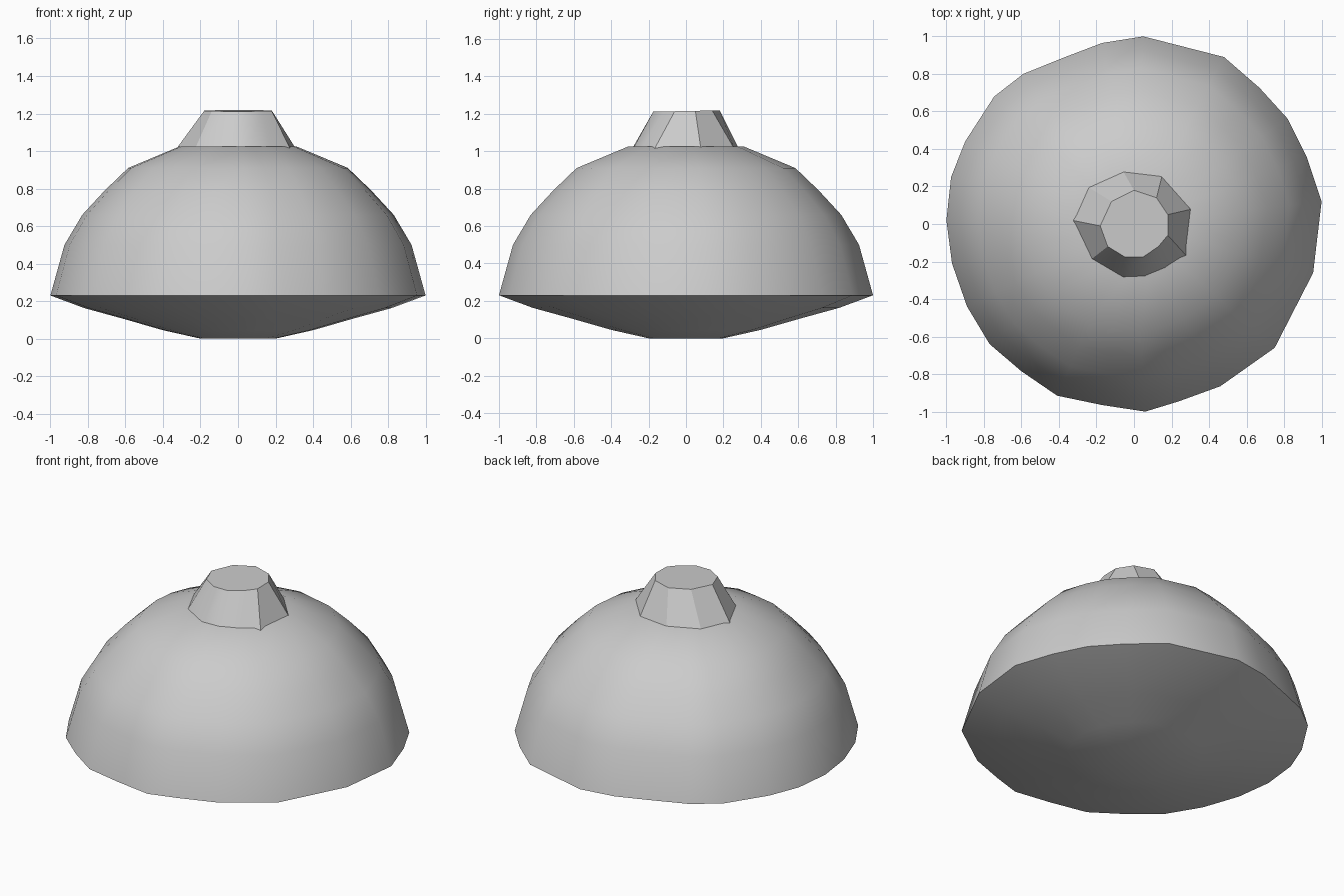
import bpy, bmesh, math


def finish(name, bm, angle):
    bmesh.ops.recalc_face_normals(bm, faces=bm.faces)
    me = bpy.data.meshes.new(name)
    bm.to_mesh(me)
    bm.free()
    ob = bpy.data.objects.new(name, me)
    bpy.context.collection.objects.link(ob)
    bpy.ops.object.select_all(action='DESELECT')
    ob.select_set(True)
    bpy.context.view_layer.objects.active = ob
    bpy.ops.object.shade_smooth_by_angle(angle=math.radians(angle))
    return ob


def loft(name, rings, angle):
    # Joins equal-length rings with quads and caps both ends
    bm = bmesh.new()
    loops = [[bm.verts.new(p) for p in ring] for ring in rings]
    n = len(loops[0])
    for a, b in zip(loops, loops[1:]):
        for i in range(n):
            j = (i + 1) % n
            bm.faces.new((a[i], a[j], b[j], b[i]))
    bm.faces.new(loops[0][::-1])
    bm.faces.new(loops[-1])
    return finish(name, bm, angle)


# Uneven hand-cut rim outline seen from above
rim = [(0.05, 1.0), (-0.17, 0.965), (-0.38, 0.885), (-0.59, 0.8), (-0.745, 0.68),
       (-0.9, 0.44), (-0.975, 0.25), (-1.0, 0.02), (-0.97, -0.21), (-0.89, -0.44),
       (-0.77, -0.64), (-0.6, -0.785), (-0.41, -0.915), (-0.17, -0.965),
       (0.06, -1.0), (0.24, -0.945), (0.46, -0.865), (0.75, -0.66),
       (0.955, -0.26), (1.0, 0.12), (0.92, 0.36), (0.82, 0.56), (0.67, 0.725),
       (0.48, 0.89)]

# Dome body: shallow bowl underside, crisp rim, rounded shoulder
profile = [(0.2, 0.0), (0.4, 0.045), (0.62, 0.108), (0.82, 0.163), (1.0, 0.23),
           (0.925, 0.5), (0.83, 0.66), (0.71, 0.79), (0.585, 0.91), (0.31, 1.025)]
loft("dome_body", [[(x * r, y * r, z) for x, y in rim] for r, z in profile], 35)

# Tapered, faceted neck
base = [(-0.06, 0.285), (-0.25, 0.2), (-0.33, 0.02), (-0.23, -0.19), (-0.06, -0.29),
        (0.06, -0.285), (0.17, -0.24), (0.28, -0.17), (0.31, 0.08), (0.15, 0.26)]
top = [(0.0, 0.18), (-0.12, 0.12), (-0.18, -0.01), (-0.14, -0.12), (-0.05, -0.175),
       (0.05, -0.175), (0.13, -0.12), (0.18, -0.06), (0.18, 0.05), (0.12, 0.14)]
loft("neck", [[(x, y, 1.01) for x, y in base],
              [(x, y, 1.215 + 0.02 * y) for x, y in top]], 30)
